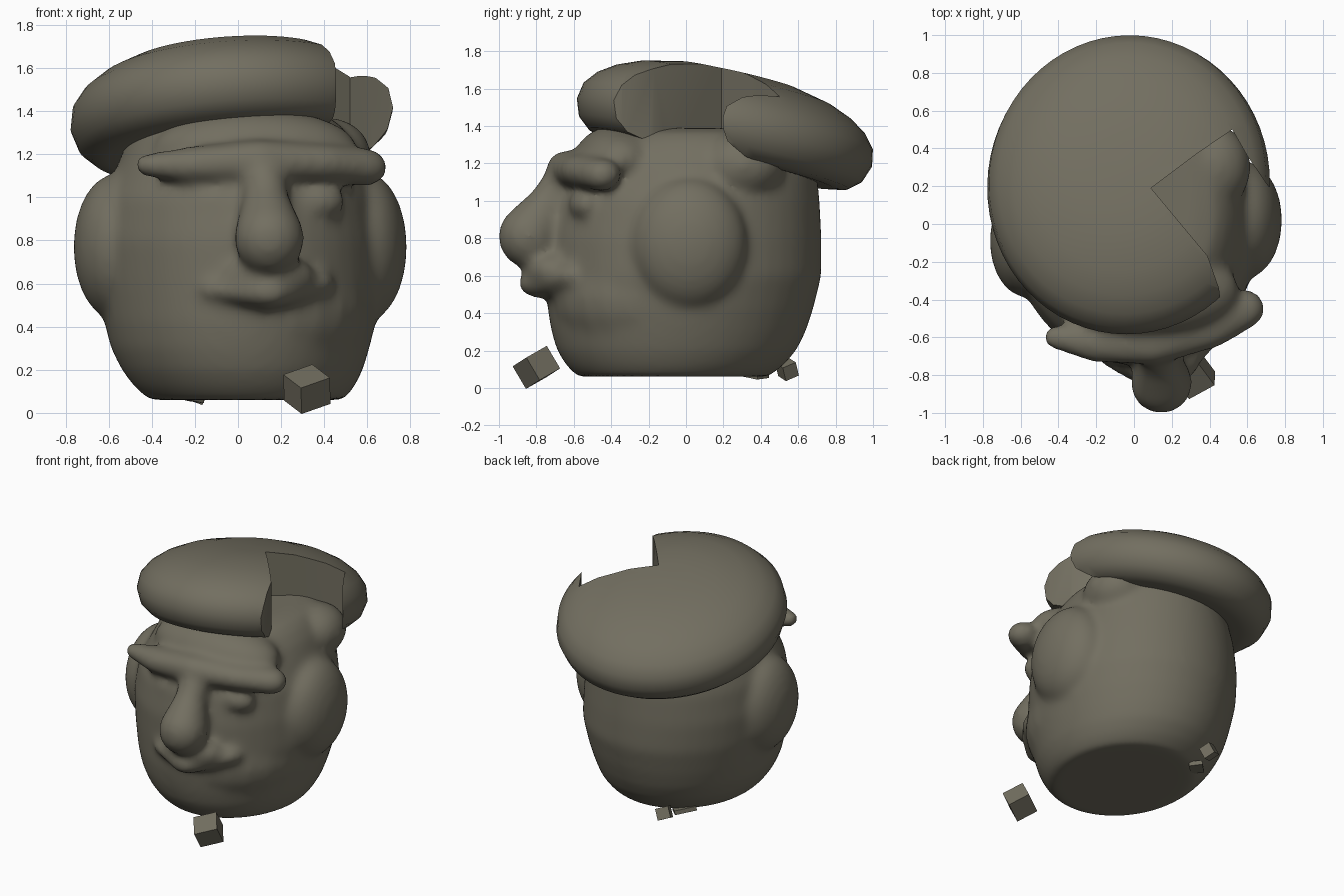
import bpy, bmesh, math
from mathutils import Vector, Matrix, Euler

cube = bpy.data.objects.get("Cube")
if cube:
    bpy.data.objects.remove(cube, do_unlink=True)

# One clay colour for everything
clay = bpy.data.materials.new("olive_clay")
clay.use_nodes = True
clay.diffuse_color = (0.17, 0.158, 0.118, 1)
bsdf = clay.node_tree.nodes["Principled BSDF"]
bsdf.inputs["Base Color"].default_value = clay.diffuse_color
bsdf.inputs["Roughness"].default_value = 0.8


def make(name, bm, smooth=True):
    bmesh.ops.recalc_face_normals(bm, faces=bm.faces)
    mesh = bpy.data.meshes.new(name)
    bm.to_mesh(mesh)
    bm.free()
    mesh.materials.append(clay)
    obj = bpy.data.objects.new(name, mesh)
    bpy.context.collection.objects.link(obj)
    for poly in mesh.polygons:
        poly.use_smooth = smooth
    return obj


def loft(bm, rings, sides=48):
    """Skin closed elliptical rings (z, centre x, centre y, radius x, radius y)."""
    loops = []
    for z, cx, cy, rx, ry in rings:
        angles = [math.tau * i / sides for i in range(sides)]
        loops.append([bm.verts.new((cx + rx * math.cos(a), cy + ry * math.sin(a), z))
                      for a in angles])
    for low, high in zip(loops, loops[1:]):
        for i in range(sides):
            j = (i + 1) % sides
            bm.faces.new((low[i], low[j], high[j], high[i]))
    bm.faces.new(loops[0][::-1])
    bm.faces.new(loops[-1])


def blob(bm, centre, radii):
    mat = Matrix.Translation(centre) @ Matrix.Diagonal((*radii, 1))
    bmesh.ops.create_uvsphere(bm, u_segments=24, v_segments=14, radius=1, matrix=mat)


def roll(bm, points, radii, steps=6):
    """A clay roll: overlapping blobs along a path, with (width, height) radii."""
    for k in range(len(points) - 1):
        for s in range(steps + 1):
            t = s / steps
            p = Vector(points[k]).lerp(Vector(points[k + 1]), t)
            r = Vector(radii[k]).lerp(Vector(radii[k + 1]), t)
            blob(bm, p, (r.x, r.x, r.y))


# Head: skull, ears and facial features fused into one sculpted skin
bm = bmesh.new()
loft(bm, [
    (0.06, 0.04, -0.07, 0.45, 0.51),
    (0.12, 0.03, -0.06, 0.51, 0.58),
    (0.20, 0.02, -0.05, 0.56, 0.64),
    (0.30, 0.01, -0.04, 0.60, 0.68),
    (0.42, 0.01, -0.03, 0.63, 0.71),
    (0.60, 0.01, -0.01, 0.66, 0.735),
    (0.80, 0.00, -0.01, 0.66, 0.735),
    (1.00, 0.00, 0.00, 0.63, 0.715),
    (1.15, 0.01, 0.03, 0.57, 0.67),
    (1.25, 0.01, 0.05, 0.53, 0.61),
    (1.32, 0.01, 0.06, 0.48, 0.57),
    (1.37, 0.01, 0.06, 0.42, 0.50),
    (1.39, 0.00, 0.08, 0.32, 0.40),
])
# Jaw, forehead and the slope behind the missing slice
blob(bm, (0.13, -0.15, 0.48), (0.50, 0.57, 0.40))
blob(bm, (0.08, -0.35, 1.22), (0.48, 0.25, 0.19))
blob(bm, (0.42, 0.30, 1.19), (0.20, 0.23, 0.18))
# Ears
blob(bm, (-0.57, -0.09, 0.77), (0.195, 0.30, 0.34))
blob(bm, (0.59, 0.02, 0.77), (0.195, 0.31, 0.35))
# Nose: bridge and round tip
roll(bm, [(0.12, -0.64, 1.14), (0.13, -0.74, 0.97), (0.145, -0.84, 0.81)],
     [(0.10, 0.10), (0.11, 0.12), (0.165, 0.17)])
# Brow: a thick roll pinched at the right end
roll(bm, [(-0.42, -0.60, 1.15), (-0.2, -0.63, 1.15), (0.1, -0.64, 1.17),
          (0.4, -0.55, 1.16), (0.59, -0.45, 1.14)],
     [(0.065, 0.055), (0.105, 0.09), (0.11, 0.10), (0.115, 0.09), (0.105, 0.09)])
# Eyelids
blob(bm, (-0.09, -0.61, 0.98), (0.16, 0.10, 0.09))
blob(bm, (0.34, -0.53, 0.98), (0.16, 0.10, 0.09))
# Lips, with the upper lip sloping down from the nose
roll(bm, [(-0.11, -0.70, 0.57), (0.14, -0.78, 0.56), (0.36, -0.60, 0.60)],
     [(0.075, 0.05), (0.12, 0.08), (0.09, 0.07)])
blob(bm, (0.14, -0.70, 0.63), (0.22, 0.17, 0.11))
head = make("head", bm)
remesh = head.modifiers.new("fuse", 'REMESH')
remesh.mode = 'VOXEL'
remesh.voxel_size = 0.022
remesh.use_smooth_shade = True
soften = head.modifiers.new("soften", 'SMOOTH')
soften.factor = 0.5
soften.iterations = 18

# Beret: a puffy disc tipped down at the back
bm = bmesh.new()
profile = [(0.05, -0.13), (0.6, -0.17), (0.78, -0.18), (0.88, -0.165), (0.96, -0.11),
           (1.0, -0.02), (0.98, 0.07), (0.91, 0.14), (0.8, 0.2), (0.65, 0.25),
           (0.4, 0.295), (0.2, 0.305), (0.05, 0.31)]
loft(bm, [(z, 0, 0, 0.75 * r, 0.81 * r) for r, z in profile], 64)
tilt = Euler((math.radians(-13), math.radians(-4), 0)).to_matrix().to_4x4()
bm.transform(Matrix.Translation((-0.03, 0.21, 1.385)) @ tilt)
beret = make("beret", bm)

# Missing slice of the beret
bm = bmesh.new()
outline = [(0.09, 0.19), (0.33, 0.37), (0.52, 0.5), (0.6, 0.36), (0.71, 0.2), (1.1, 0.05),
           (1.0, -0.9), (0.48, -0.6), (0.45, -0.34), (0.39, -0.17)]
base = bm.faces.new([bm.verts.new((x, y, 0.9)) for x, y in outline])
top = bmesh.ops.extrude_face_region(bm, geom=[base])["geom"]
bmesh.ops.translate(bm, vec=(0, 0, 1.2),
                    verts=[v for v in top if isinstance(v, bmesh.types.BMVert)])
cutter = make("slice_cutter", bm)
cutter.hide_render = True
cut = beret.modifiers.new("slice", 'BOOLEAN')
cut.operation = 'DIFFERENCE'
cut.solver = 'EXACT'
cut.object = cutter
bpy.ops.object.select_all(action='DESELECT')
beret.select_set(True)
bpy.context.view_layer.objects.active = beret
bpy.ops.object.modifier_apply(modifier=cut.name)
bpy.data.objects.remove(cutter, do_unlink=True)
bpy.ops.object.shade_smooth_by_angle(angle=math.radians(40))

# Loose clay blocks
for name, loc, size, rot in [
    ("front_block", (0.32, -0.80, 0.11), (0.16, 0.15, 0.14), (0.45, -0.3, 0.5)),
    ("back_block", (-0.2, 0.54, 0.10), (0.09, 0.08, 0.08), (0.4, 0.3, 0.5)),
    ("back_chip", (-0.24, 0.36, 0.075), (0.15, 0.09, 0.03), (0.1, 0.15, 0.8)),
]:
    bm = bmesh.new()
    bmesh.ops.create_cube(bm, size=1, matrix=Matrix.LocRotScale(Vector(loc), Euler(rot), Vector(size)))
    make(name, bm, smooth=False)
